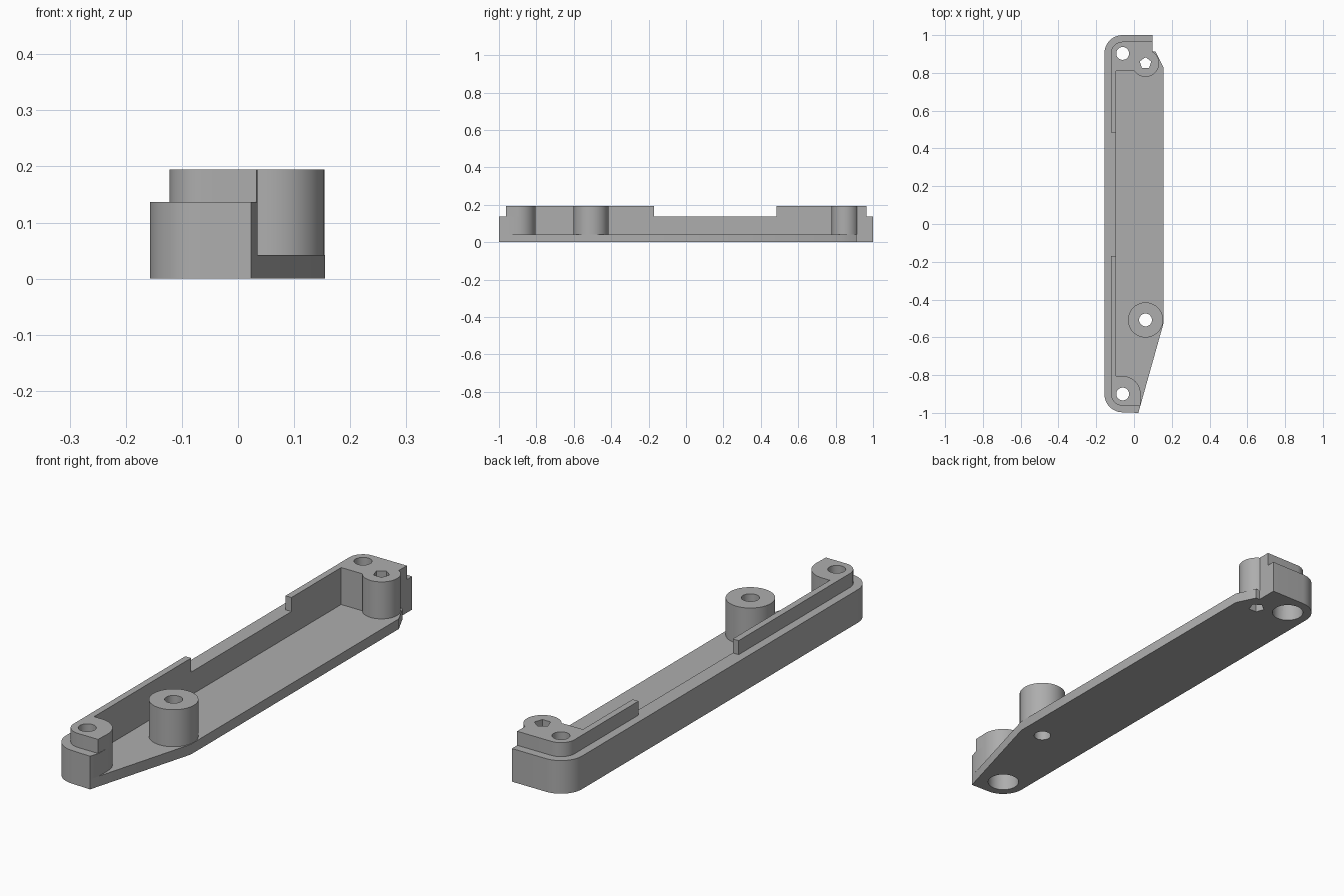
import bpy, bmesh, math

cube = bpy.data.objects.get("Cube")
if cube:
    bpy.data.objects.remove(cube, do_unlink=True)

grey = bpy.data.materials.new("plain grey")
grey.use_nodes = True
grey.diffuse_color = (0.42, 0.42, 0.42, 1)
grey.node_tree.nodes["Principled BSDF"].inputs["Base Color"].default_value = grey.diffuse_color

FLOOR, SHELF, TOP = 0.042, 0.137, 0.195
SCREW_X, BACK_Y, FRONT_Y = -0.06, 0.903, -0.9
POST_X, POST_BACK_Y, POST_FRONT_Y = 0.061, 0.851, -0.508


def arc(cx, cy, r, start, end, n=12):
    angles = [math.radians(start + (end - start) * i / n) for i in range(n + 1)]
    return [(cx + r * math.cos(a), cy + r * math.sin(a)) for a in angles]


def prism(name, outline, z0, z1):
    """Extrude a flat outline between two heights."""
    bm = bmesh.new()
    face = bm.faces.new([bm.verts.new((x, y, z0)) for x, y in outline])
    up = bmesh.ops.extrude_face_region(bm, geom=[face])
    verts = [g for g in up["geom"] if isinstance(g, bmesh.types.BMVert)]
    bmesh.ops.translate(bm, verts=verts, vec=(0, 0, z1 - z0))
    bmesh.ops.recalc_face_normals(bm, faces=bm.faces)
    mesh = bpy.data.meshes.new(name)
    bm.to_mesh(mesh)
    bm.free()
    mesh.materials.append(grey)
    obj = bpy.data.objects.new(name, mesh)
    bpy.context.collection.objects.link(obj)
    return obj


def cylinder(name, x, y, r, z0, z1, sides=40, turn=0):
    return prism(name, arc(x, y, r, turn, turn + 360, sides)[:-1], z0, z1)


def back_corner(r):
    return arc(SCREW_X, BACK_Y, r, 90, 180)


def front_corner(r):
    return arc(SCREW_X, FRONT_Y, r, 180, 270)


front_inner = arc(SCREW_X, FRONT_Y, 0.095, 0, 90)

# Floor plate with tapered front and chamfered back corner
plate = prism("floor_plate", back_corner(0.097) + front_corner(0.097) + [
    (0.023, -1), (0.155, -0.53), (0.155, 0.83), (0.115, 0.912),
    (0.097, 0.912), (0.097, 1)], 0, FLOOR)

# Long side wall with a solid block at each end
wall = prism("side_wall", back_corner(0.097) + front_corner(0.097) + [
    (0.023, -1), (0.035, -0.958)] + front_inner + [
    (-0.095, -0.805), (-0.095, 0.81), (0.097, 0.81), (0.097, 1)], FLOOR, SHELF)

# Raised inset lips at both ends
back_lip = prism("back_lip", back_corner(0.062) + [
    (-0.122, 0.485), (-0.095, 0.485), (-0.095, 0.81), (0.097, 0.81),
    (0.097, 0.965)], SHELF, TOP)
front_lip = prism("front_lip", front_corner(0.062) + [(0.033, -0.962)] + front_inner + [
    (-0.095, -0.805), (-0.095, -0.17), (-0.122, -0.17)], SHELF, TOP)

# Round posts
back_post = cylinder("back_post", POST_X, POST_BACK_Y, 0.072, FLOOR, TOP)
front_post = cylinder("front_post", POST_X, POST_FRONT_Y, 0.093, FLOOR, TOP)

# Cutters for the screw holes, their wide recesses below, and the post holes
cutters = []
for y in (BACK_Y, FRONT_Y):
    cutters.append(cylinder("screw_hole", SCREW_X, y, 0.034, -0.1, 0.3, 32))
    cutters.append(cylinder("screw_recess", SCREW_X, y, 0.062, -0.1, 0.1, 32))
cutters.append(cylinder("five_sided_hole", POST_X, POST_BACK_Y, 0.032, -0.1, 0.3, 5, 90))
cutters.append(cylinder("post_hole", POST_X, POST_FRONT_Y, 0.034, -0.1, 0.3, 32))

parts = [plate, wall, back_lip, front_lip, back_post, front_post]
for part in parts:
    for cutter in cutters:
        mod = part.modifiers.new(cutter.name, "BOOLEAN")
        mod.operation, mod.solver, mod.object = "DIFFERENCE", "EXACT", cutter

# Bake the holes into the parts, then drop the cutters
graph = bpy.context.evaluated_depsgraph_get()
baked = [bpy.data.meshes.new_from_object(p.evaluated_get(graph)) for p in parts]
for part, mesh in zip(parts, baked):
    part.modifiers.clear()
    part.data = mesh
for cutter in cutters:
    bpy.data.objects.remove(cutter, do_unlink=True)

# Smooth round surfaces, keep edges sharp
bpy.ops.object.select_all(action="DESELECT")
for part in parts:
    part.select_set(True)
bpy.context.view_layer.objects.active = plate
bpy.ops.object.shade_smooth_by_angle(angle=math.radians(30))
